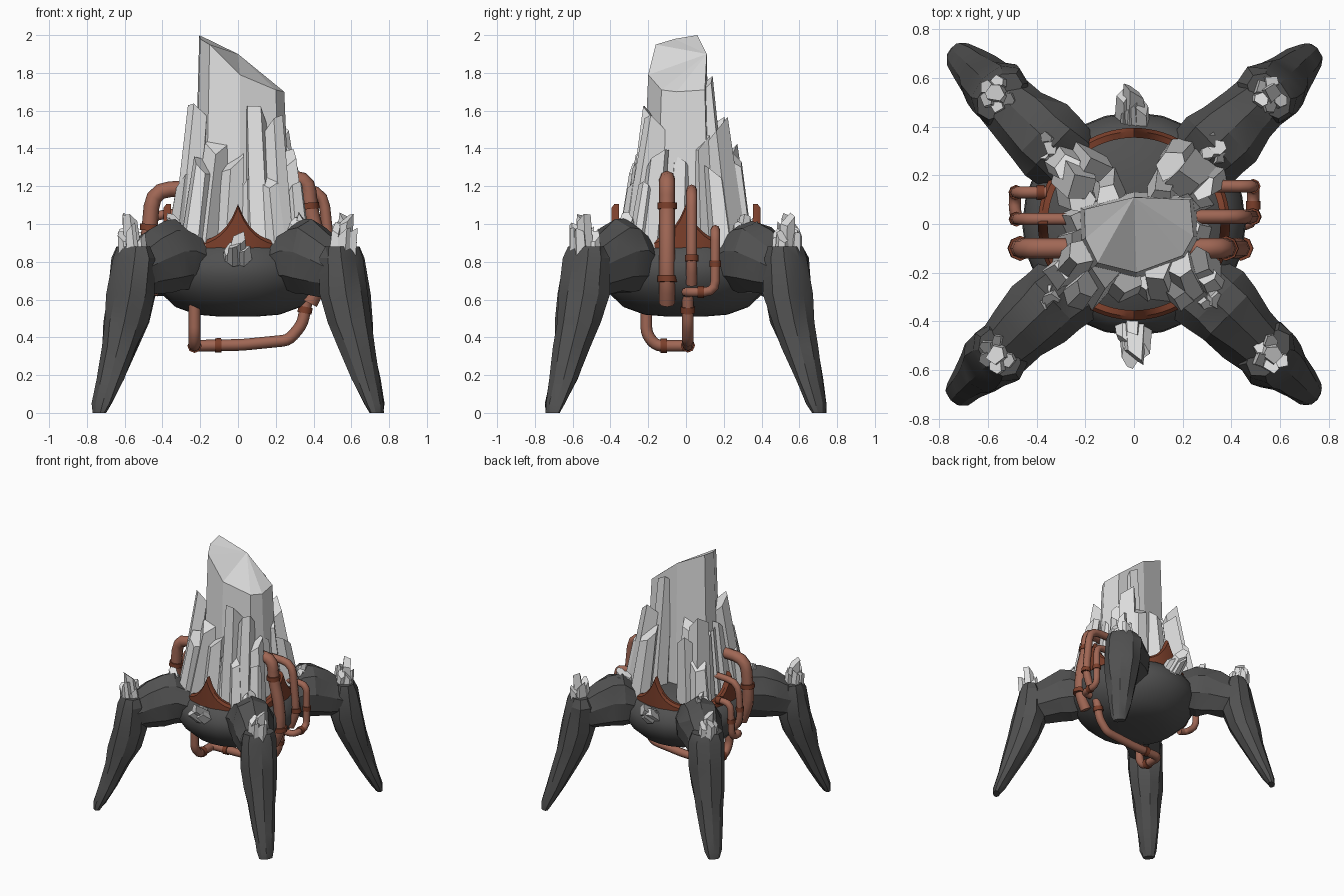
import bpy, bmesh, math, random
from mathutils import Vector

if "Cube" in bpy.data.objects:
    bpy.data.objects.remove(bpy.data.objects["Cube"])

random.seed(11)


def material(name, rgb):
    m = bpy.data.materials.new(name)
    m.diffuse_color = (*rgb, 1)
    m.use_nodes = True
    m.node_tree.nodes["Principled BSDF"].inputs["Base Color"].default_value = m.diffuse_color
    return m


STONE = material("dark stone", (0.082, 0.082, 0.082))
CRYSTAL = material("pale crystal", (0.74, 0.74, 0.74))
PIPE = material("copper pipe", (0.35, 0.135, 0.09))
RUST = material("rusty collar", (0.20, 0.05, 0.024))


def finish(name, bm, mat, angle=None):
    bmesh.ops.recalc_face_normals(bm, faces=bm.faces)
    me = bpy.data.meshes.new(name)
    bm.to_mesh(me)
    bm.free()
    ob = bpy.data.objects.new(name, me)
    bpy.context.collection.objects.link(ob)
    me.materials.append(mat)
    if angle:
        bpy.ops.object.select_all(action='DESELECT')
        ob.select_set(True)
        bpy.context.view_layer.objects.active = ob
        bpy.ops.object.shade_smooth_by_angle(angle=math.radians(angle))
    return ob


def skin(bm, rings, closed=False):
    """Join rings of points with quads, capping the ends unless closed."""
    loops = [[bm.verts.new(p) for p in r] for r in rings]
    n = len(loops[0])
    pairs = list(zip(loops, loops[1:])) + ([(loops[-1], loops[0])] if closed else [])
    for a, b in pairs:
        for i in range(n):
            bm.faces.new((a[i], a[(i + 1) % n], b[(i + 1) % n], b[i]))
    if not closed:
        bm.faces.new(loops[0])
        bm.faces.new(loops[-1])


def circle(r, z, n):
    return [(r * math.cos(2 * math.pi * i / n), r * math.sin(2 * math.pi * i / n), z) for i in range(n)]


# Squat round body
bm = bmesh.new()
profile = [(0.1, 0.51), (0.22, 0.52), (0.33, 0.56), (0.41, 0.635), (0.46, 0.72), (0.455, 0.80),
           (0.41, 0.865), (0.36, 0.90), (0.2, 0.95), (0.05, 0.96)]
skin(bm, [circle(r, z, 24) for r, z in profile])
finish("body", bm, STONE, 35)

# Collar ring rising to a thorn on each side
bm = bmesh.new()
rings = []
for i in range(80):
    a = 2 * math.pi * i / 80
    off = abs((a + math.pi / 4) % (math.pi / 2) - math.pi / 4)
    top = 0.895 + 0.21 * math.exp(-off / 0.2)
    rings.append([(r * math.cos(a), r * math.sin(a), z)
                  for r, z in ((0.355, 0.84), (0.395, 0.84), (0.395, top - 0.02), (0.38, top), (0.355, top))])
skin(bm, rings, closed=True)
finish("collar", bm, RUST, 30)


# Legs: a hunched upper part and a tapering lower part on each diagonal
def leg_part(name, sx, sy, sections, upright, n=9):
    out = Vector((sx, sy * 0.96, 0)).normalized()
    side = Vector((-out.y, out.x, 0))
    depth = Vector((0, 0, 1)) if upright else out
    bm = bmesh.new()
    rings = []
    for dist, z, w, t in sections:
        ring = []
        for i in range(n):
            a = 2 * math.pi * i / n + math.pi / 2
            k = random.uniform(0.93, 1.09)
            ring.append(out * dist + Vector((0, 0, z)) + k * (side * w * math.cos(a) + depth * t * math.sin(a)))
        rings.append(ring)
    skin(bm, rings)
    for v in bm.verts:
        v.co.z = max(v.co.z, 0)
    bmesh.ops.triangulate(bm, faces=bm.faces)
    finish(name, bm, STONE, 22)


UPPER = [(0.27, 0.75, 0.13, 0.10), (0.37, 0.80, 0.16, 0.15), (0.46, 0.825, 0.165, 0.195),
         (0.54, 0.82, 0.155, 0.195), (0.65, 0.785, 0.135, 0.17), (0.78, 0.74, 0.115, 0.13)]
LOWER = [(0.765, 0.88, 0.11, 0.07), (0.765, 0.82, 0.135, 0.10), (0.78, 0.63, 0.135, 0.125),
         (0.82, 0.48, 0.12, 0.115), (0.87, 0.35, 0.10, 0.092), (0.94, 0.18, 0.08, 0.064),
         (1.0, 0.05, 0.062, 0.042), (1.02, 0.0, 0.045, 0.025)]
CORNERS = [(sx, sy) for sx in (-1, 1) for sy in (-1, 1)]
for sx, sy in CORNERS:
    leg_part("upper_leg", sx, sy, UPPER, True)
    leg_part("lower_leg", sx, sy, LOWER, False)


# Crystals: tapered prisms with a slanted broken tip
def crystal(bm, base, tip, r, taper=0.75):
    base, tip = Vector(base), Vector(tip)
    axis = (tip - base).normalized()
    u = axis.orthogonal().normalized()
    v = axis.cross(u)
    n = random.choice((4, 5, 5, 6))
    turn = random.uniform(0, 6.28)
    slant = random.uniform(0, 6.28)
    low, high = [], []
    for i in range(n):
        a = turn + 2 * math.pi * (i + random.uniform(-0.25, 0.25)) / n
        d = u * math.cos(a) + v * math.sin(a)
        low.append(base + d * r)
        drop = (1 - math.cos(a - slant)) * r * 0.75
        high.append(tip + d * r * taper - axis * drop)
    skin(bm, [low, high])


# Central pillar with a sloping top
bm = bmesh.new()
TOP = [(-0.20, -0.06, 1.98), (-0.15, -0.16, 1.95), (0.01, -0.20, 1.79), (0.20, -0.13, 1.71),
       (0.245, -0.05, 1.70), (0.23, 0.10, 1.71), (0.0, 0.11, 1.90), (-0.205, 0.06, 2.0)]
skin(bm, [[(x * 1.15, y * 1.2, 0.85) for x, y, z in TOP], TOP])
top = max(bm.faces, key=lambda f: f.calc_center_median().z)
bmesh.ops.triangulate(bm, faces=[top])
finish("crystal_pillar", bm, CRYSTAL)

# Ring of leaning crystals: base x, base y, tip x, tip y, tip z, radius
LEANING = [
    (-0.28, -0.20, -0.21, -0.11, 1.63, 0.08), (-0.17, -0.27, -0.10, -0.18, 1.49, 0.09),
    (-0.24, -0.30, -0.18, -0.24, 1.36, 0.07), (-0.31, -0.22, -0.26, -0.17, 1.30, 0.075),
    (-0.05, -0.25, -0.02, -0.22, 1.39, 0.08), (0.12, -0.25, 0.09, -0.17, 1.63, 0.085),
    (0.22, -0.25, 0.18, -0.15, 1.57, 0.09), (0.30, -0.21, 0.25, -0.15, 1.40, 0.08),
    (0.32, -0.25, 0.29, -0.20, 1.22, 0.065), (0.20, -0.30, 0.16, -0.25, 1.28, 0.065),
    (0.27, 0.23, 0.19, 0.15, 1.56, 0.095), (0.20, 0.28, 0.15, 0.23, 1.42, 0.085),
    (0.32, 0.20, 0.27, 0.15, 1.32, 0.075), (0.13, 0.17, 0.11, 0.09, 1.78, 0.075),
    (-0.27, 0.23, -0.21, 0.14, 1.56, 0.095), (-0.20, 0.28, -0.14, 0.22, 1.42, 0.085),
    (-0.31, 0.27, -0.26, 0.22, 1.28, 0.075), (-0.10, 0.17, -0.10, 0.10, 1.52, 0.075),
    (0.26, -0.04, 0.22, -0.02, 1.36, 0.07), (-0.25, 0.02, -0.21, 0.02, 1.42, 0.07),
    (0.26, 0.09, 0.21, 0.07, 1.48, 0.075), (-0.26, -0.10, -0.21, -0.07, 1.46, 0.075),
    (0.06, -0.26, 0.05, -0.22, 1.26, 0.065), (-0.26, 0.13, -0.21, 0.09, 1.48, 0.075),
]
bm = bmesh.new()
for bx, by, tx, ty, tz, r in LEANING:
    crystal(bm, (bx, by, 0.86), (tx, ty, tz), r)
finish("leaning_crystals", bm, CRYSTAL)


# Small crystal clusters on knees, shoulders and the front and back of the body
def cluster(name, base, tip, spread, r, count):
    bm = bmesh.new()
    base, tip = Vector(base), Vector(tip)
    for i in range(count):
        a = 2 * math.pi * i / count + 0.5
        off = Vector((math.cos(a), math.sin(a), 0)) * spread if i else Vector()
        reach = random.uniform(0.6, 0.9) if i else 1.0
        crystal(bm, base + off, base.lerp(tip, reach) + off * 1.1, r * (1 if i else 1.25))
    finish(name, bm, CRYSTAL)


for sx, sy in CORNERS:
    cluster("knee_crystals", (sx * 0.55, sy * 0.53, 0.79), (sx * 0.575, sy * 0.54, 1.06), 0.045, 0.041, 6)
    cluster("shoulder_crystals", (sx * 0.32, sy * 0.30, 0.92), (sx * 0.35, sy * 0.32, 1.06), 0.04, 0.035, 4)
for s in (-1, 1):
    cluster("body_crystals", (0, s * 0.41, 0.81), (0, s * 0.58, 0.94), 0.04, 0.045, 5)


# Pipes with rounded bends and thicker joint rings
def tube(name, pts, r, mat):
    cu = bpy.data.curves.new(name, 'CURVE')
    cu.dimensions = '3D'
    cu.bevel_depth, cu.bevel_resolution, cu.use_fill_caps = r, 2, True
    sp = cu.splines.new('POLY')
    sp.points.add(len(pts) - 1)
    for p, q in zip(sp.points, pts):
        p.co = (*q, 1)
    cu.materials.append(mat)
    bpy.context.collection.objects.link(bpy.data.objects.new(name, cu))


def pipe(name, pts, r, joints=(), bend=0.09):
    pts = [Vector(p) for p in pts]
    path = [pts[0]]
    for a, b, c in zip(pts, pts[1:], pts[2:]):
        p = b + (a - b).normalized() * min(bend, (a - b).length * 0.45)
        q = b + (c - b).normalized() * min(bend, (c - b).length * 0.45)
        path += [p.lerp(b, t).lerp(b.lerp(q, t), t) for t in (0, 0.33, 0.67, 1)]
    tube(name, path + [pts[-1]], r, PIPE)
    for seg, t in joints:
        mid = pts[seg].lerp(pts[seg + 1], t)
        d = (pts[seg + 1] - pts[seg]).normalized() * 0.017
        tube(name + "_joint", [mid - d, mid + d], r * 1.22, RUST)


# Right side pipes
pipe("large_side_pipe", [(0.22, -0.1, 1.24), (0.37, -0.1, 1.24), (0.38, -0.1, 1.08), (0.43, -0.1, 0.9),
                         (0.44, -0.1, 0.7), (0.38, -0.1, 0.58)], 0.042, [(1, 0.9), (3, 0.95)])
pipe("middle_side_pipe", [(0.22, 0.03, 1.18), (0.45, 0.03, 1.18), (0.49, 0.03, 0.8), (0.44, 0.03, 0.68)],
     0.029, [(1, 0.95)])
pipe("hooked_side_pipe", [(0.28, 0.155, 0.97), (0.49, 0.155, 0.97), (0.49, 0.155, 0.64), (0.49, 0.0, 0.64),
                          (0.42, 0.0, 0.64)], 0.025, [(1, 0.55), (2, 0.5)], 0.06)
# Left side pipes
pipe("large_side_pipe", [(-0.22, -0.1, 1.19), (-0.45, -0.1, 1.18), (-0.48, -0.1, 0.85), (-0.42, -0.1, 0.7)],
     0.042, [(1, 0.6)])
pipe("middle_side_pipe", [(-0.22, 0.02, 1.06), (-0.47, 0.02, 1.05), (-0.49, 0.02, 0.76), (-0.43, 0.02, 0.68)],
     0.025, [(1, 0.7)])
pipe("hooked_side_pipe", [(-0.36, 0.13, 0.93), (-0.48, 0.13, 0.93), (-0.49, 0.13, 0.66), (-0.49, 0.02, 0.66),
                          (-0.42, 0.02, 0.64)], 0.025, [(0, 0.2), (1, 0.5)], 0.06)
# Pipe slung under the belly with a square elbow
pipe("belly_pipe", [(-0.23, -0.21, 0.60), (-0.23, -0.21, 0.42), (-0.23, -0.16, 0.355), (-0.23, 0.01, 0.355),
                    (0.02, 0.01, 0.36), (0.27, 0.01, 0.385), (0.34, 0.01, 0.47), (0.37, 0.01, 0.62)],
     0.031, [(2, 0.25), (3, 0.5), (6, 0.5)], 0.035)
